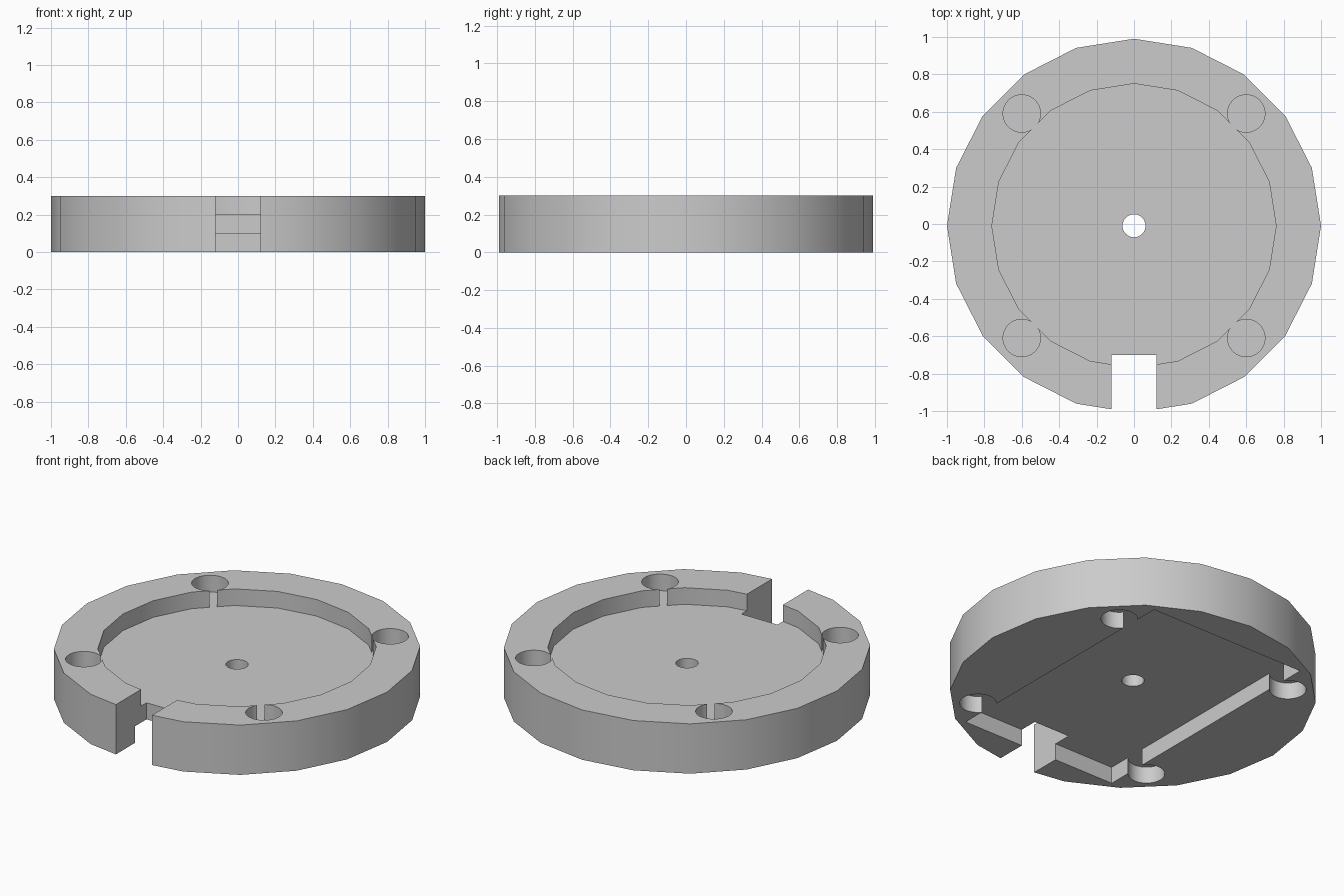
import bpy
import math

old = bpy.data.objects.get("Cube")
if old:
    bpy.data.objects.remove(old, do_unlink=True)

CY = -0.0095          # disc centre in y, so the notched body is centred
H = 0.3               # body height
LAYER = 0.1           # depth of each recess
OVER = 0.1            # cutter overshoot

grey = bpy.data.materials.new("plain grey")
grey.use_nodes = True
colour = (0.6, 0.6, 0.6, 1)
grey.diffuse_color = colour
grey.node_tree.nodes["Principled BSDF"].inputs["Base Color"].default_value = colour


def finish(name, helper):
    ob = bpy.context.object
    ob.name = name
    ob.data.materials.append(grey)
    ob.hide_render = helper
    return ob


def cylinder(name, sides, radius, x, y, z0, z1, helper=True):
    bpy.ops.mesh.primitive_cylinder_add(
        vertices=sides, radius=radius, depth=z1 - z0,
        location=(x, CY + y, (z0 + z1) / 2))
    ob = finish(name, helper)
    # first vertex on the x axis
    ob.rotation_euler.z = math.pi / 2
    return ob


def box(name, x0, x1, y0, y1, z0, z1):
    bpy.ops.mesh.primitive_cube_add(
        size=1, location=((x0 + x1) / 2, CY + (y0 + y1) / 2, (z0 + z1) / 2))
    bpy.context.object.scale = (x1 - x0, y1 - y0, z1 - z0)
    return finish(name, True)


# Round body
body = cylinder("round_base", 20, 1, 0, 0, 0, H, helper=False)

# Round recess above, rectangular recess below, cable notch and centre hole
cutters = [
    cylinder("top_recess_cutter", 20, 0.76, 0, 0, H - LAYER, H + OVER),
    box("bottom_recess_cutter", -0.52, 0.52, -0.8, 0.8, -OVER, LAYER),
    box("notch_cutter", -0.12, 0.12, -1.2, -0.69, -OVER, H + OVER),
    cylinder("centre_hole_cutter", 32, 0.0615, 0, 0, -OVER, H + OVER),
]

# Blind screw holes on both faces
for sx in (-1, 1):
    for sy in (-1, 1):
        for name, z0, z1 in (("top", H - LAYER, H + OVER), ("bottom", -OVER, LAYER)):
            cutters.append(cylinder(name + "_screw_hole_cutter", 64, 0.1,
                                    0.6 * sx, 0.6 * sy, z0, z1))

# Cut everything out, then remove the cutters
bpy.ops.object.select_all(action="DESELECT")
body.select_set(True)
bpy.context.view_layer.objects.active = body
for cutter in cutters:
    mod = body.modifiers.new(cutter.name, "BOOLEAN")
    mod.operation = "DIFFERENCE"
    mod.solver = "EXACT"
    mod.object = cutter
    bpy.ops.object.modifier_apply(modifier=mod.name)
for cutter in cutters:
    bpy.data.objects.remove(cutter, do_unlink=True)

bpy.ops.object.shade_smooth_by_angle(angle=math.radians(30))
